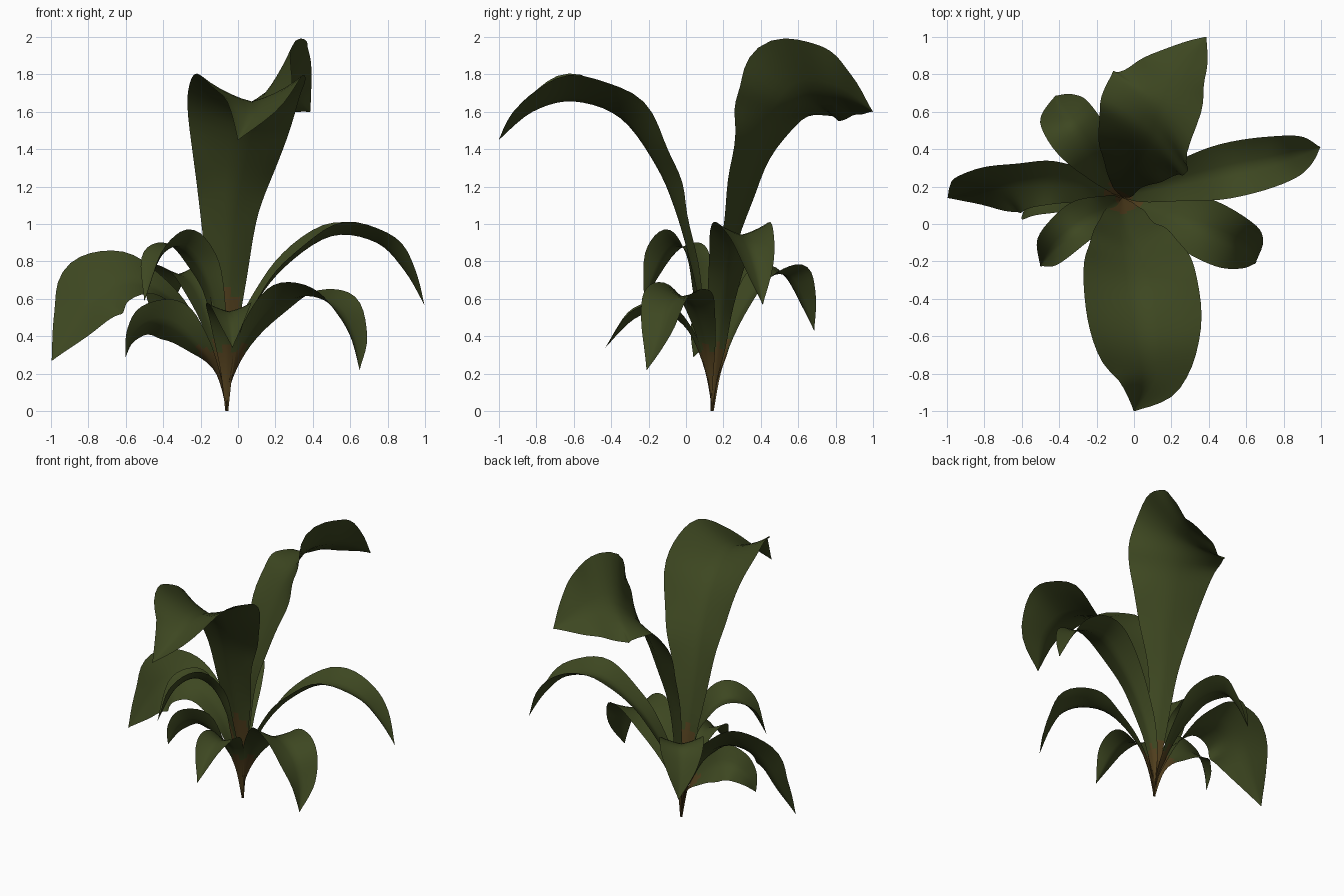
import bpy, bmesh, math
from mathutils import Vector


def material(name, rgb):
    m = bpy.data.materials.new(name)
    m.diffuse_color = (*rgb, 1)
    return m


GREEN = material("leaf_green", (0.047, 0.063, 0.015))
BROWN = material("stalk_brown", (0.085, 0.051, 0.013))
BASE = (-0.06, 0.14, 0.0, 0.008, 0)
STEPS, HALF = 5, 5          # samples per path segment, columns per half leaf


def spline(pts, i, t):
    """Catmull-Rom on tuples of any length."""
    p = [pts[min(max(i + k, 0), len(pts) - 1)] for k in (-1, 0, 1, 2)]
    return [0.5 * (2 * b + (c - a) * t + (2 * a - 5 * b + 4 * c - d) * t * t
                   + (3 * b - a - 3 * c + d) * t ** 3) for a, b, c, d in zip(*p)]


def leaf(name, path, fold=22, brown=0.34, phase=0.0):
    """path: midrib points (x, y, z, half width, roll in degrees; + lifts the right side)."""
    pts = [BASE] + path
    rows = [spline(pts, i, k / STEPS) for i in range(len(pts) - 1) for k in range(STEPS)]
    rows.append(list(pts[-1]))
    pos = [Vector(r[:3]) for r in rows]
    head = pos[-1] - pos[0]
    side0 = Vector((head.y, -head.x, 0)).normalized()
    bm = bmesh.new()
    grid = []
    last = len(rows) - 1
    for j, r in enumerate(rows):
        tan = (pos[min(j + 1, last)] - pos[max(j - 1, 0)]).normalized()
        side = (side0 - tan * side0.dot(tan)).normalized()
        up = side.cross(tan)
        a = math.radians(r[4])
        side, up = side * math.cos(a) + up * math.sin(a), up * math.cos(a) - side * math.sin(a)
        w = max(r[3], 0.002)
        # the fold along the midrib deepens towards the outer half
        f = math.radians(fold) * min(1, 0.3 + 0.88 * j / last)
        line = []
        for c in range(-HALF, HALF + 1):
            u = c / HALF
            lift = w * math.sin(f) * abs(u) ** 1.25
            ripple = 0.03 * w * u * u * math.sin(j * 0.9 + phase + (1.5 if u > 0 else 0))
            line.append(bm.verts.new(pos[j] + side * (w * u * math.cos(f * abs(u)))
                                     + up * (lift + ripple)))
        grid.append(line)
    for j in range(last):
        for c in range(2 * HALF):
            face = bm.faces.new((grid[j][c], grid[j][c + 1], grid[j + 1][c + 1], grid[j + 1][c]))
            face.smooth = True
            u = abs(c + 0.5 - HALF) / HALF
            # brown stalk fades out sooner towards the leaf edges
            face.material_index = 1 if pos[j].z + 0.07 * u < brown and j < last * 0.6 else 0
    me = bpy.data.meshes.new(name)
    bm.to_mesh(me)
    bm.free()
    me.materials.append(GREEN)
    me.materials.append(BROWN)
    bpy.context.collection.objects.link(bpy.data.objects.new(name, me))


# Two tall leaves
leaf("tall_front_leaf", [
    (-.06, .13, .15, .018, 0), (-.06, .09, .45, .065, 0), (-.055, .04, .72, .11, 0),
    (-.045, -.05, 1.05, .165, 0), (-.01, -.16, 1.31, .245, 0), (.03, -.35, 1.565, .325, 0),
    (.07, -.60, 1.655, .322, 0), (.08, -.82, 1.60, .185, 0), (0, -1.0, 1.45, 0, 0)],
    fold=26, brown=.62)
leaf("tall_back_leaf", [
    (-.06, .15, .15, .018, 0), (-.06, .18, .5, .06, 0), (-.05, .245, .9, .10, 0),
    (-.005, .335, 1.22, .185, 0), (.05, .44, 1.49, .265, 7), (.10, .525, 1.62, .325, 22),
    (.155, .63, 1.71, .355, 40), (.225, .77, 1.71, .28, 44), (.295, .89, 1.67, .16, 44),
    (.385, 1.0, 1.6, 0, 35)], fold=13, brown=.42, phase=1)

# Long side leaves
leaf("right_leaf", [
    (-.05, .15, .15, .014, 0), (-.01, .17, .33, .045, 0), (.08, .19, .55, .075, 0),
    (.25, .23, .77, .11, 0), (.50, .285, .935, .16, 0), (.74, .335, .90, .145, 0),
    (.89, .38, .75, .09, 0), (.995, .41, .57, 0, 0)], fold=27, phase=2)
leaf("left_leaf", [
    (-.08, .15, .15, .014, 0), (-.14, .17, .3, .05, 5), (-.26, .20, .5, .085, 12),
    (-.43, .225, .65, .125, 25), (-.60, .225, .695, .185, 46), (-.75, .205, .635, .225, 60),
    (-.87, .175, .47, .135, 64), (-.995, .14, .27, 0, 64)], fold=12, phase=3)

# Medium leaves
leaf("right_front_leaf", [
    (-.04, .13, .15, .014, 0), (.04, .10, .36, .065, 18), (.20, .04, .55, .13, 20),
    (.37, -.03, .615, .17, 8), (.525, -.09, .55, .155, -6), (.61, -.14, .40, .10, -5),
    (.65, -.21, .22, 0, 0)], fold=23, phase=4)
leaf("left_front_leaf", [
    (-.07, .13, .15, .014, 0), (-.10, .11, .4, .05, 0), (-.15, .07, .64, .085, -8),
    (-.23, .03, .81, .12, -16), (-.33, -.04, .88, .13, -16), (-.43, -.13, .80, .10, -8),
    (-.50, -.225, .59, 0, 0)], fold=29, phase=5)
leaf("left_back_leaf", [
    (-.08, .17, .2, .025, 0), (-.16, .28, .5, .08, 0), (-.24, .40, .68, .135, 0),
    (-.33, .52, .73, .16, 0), (-.385, .605, .62, .115, 0), (-.42, .685, .43, 0, 0)],
    fold=23, phase=6)

# Short low leaves
leaf("low_left_leaf", [
    (-.11, .15, .2, .035, -10), (-.22, .14, .35, .095, -35), (-.35, .13, .46, .14, -50),
    (-.47, .11, .47, .12, -48), (-.555, .075, .40, .075, -38), (-.60, .04, .29, 0, -30)],
    fold=18, phase=7)
leaf("low_front_leaf", [
    (-.06, .10, .22, .035, 0), (-.06, .01, .43, .085, 0), (-.05, -.13, .53, .13, 0),
    (-.04, -.28, .49, .10, 0), (-.03, -.43, .34, 0, 0)], fold=26, phase=8)
